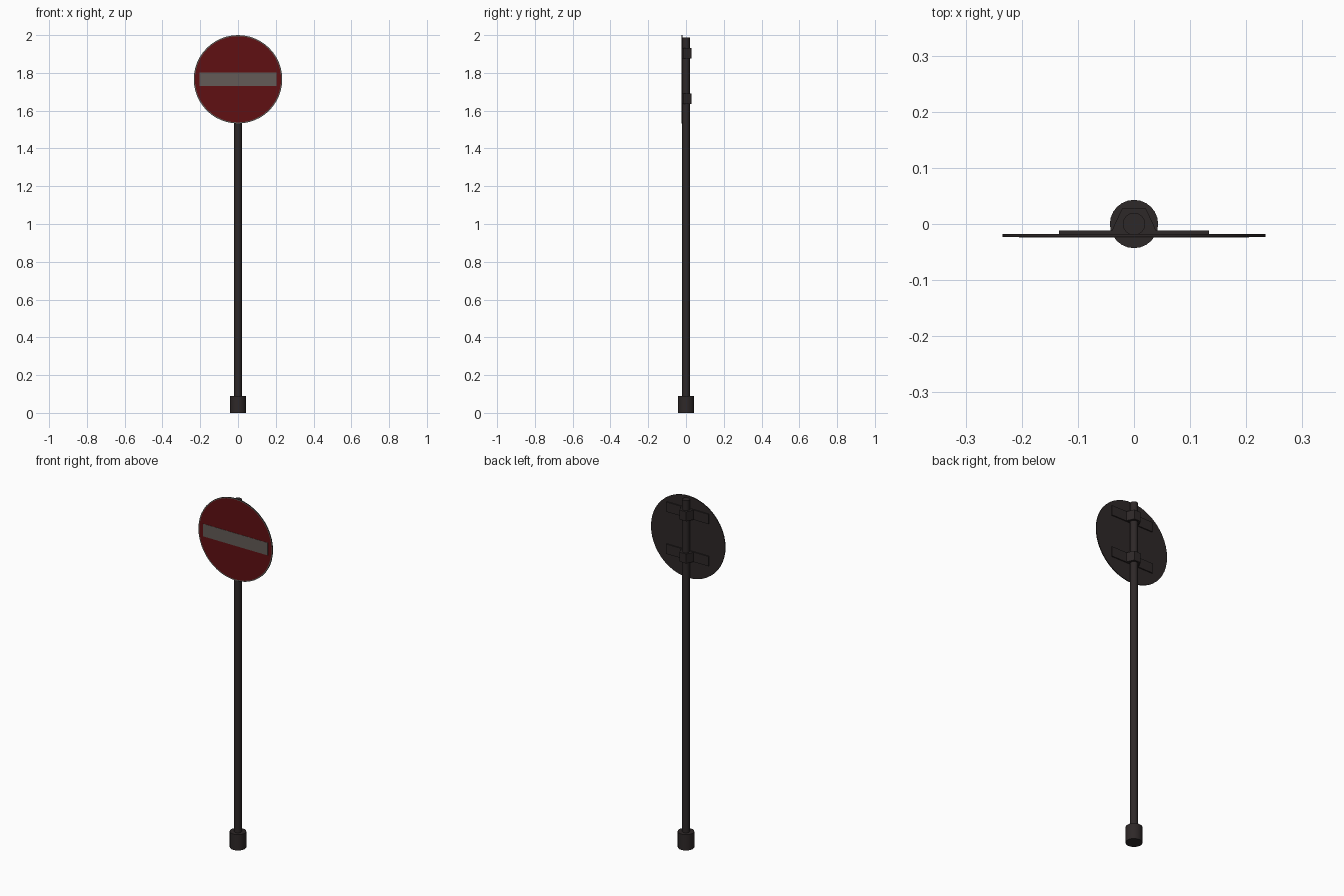
import bpy, bmesh, math
from mathutils import Matrix

if "Cube" in bpy.data.objects:
    bpy.data.objects.remove(bpy.data.objects["Cube"])


def mat(name, c):
    m = bpy.data.materials.new(name)
    m.diffuse_color = (*c, 1)
    m.use_nodes = True
    m.node_tree.nodes["Principled BSDF"].inputs["Base Color"].default_value = m.diffuse_color
    return m


METAL = mat("dark_metal", (0.027, 0.021, 0.021))
RED = mat("sign_red", (0.115, 0.005, 0.006))
PALE = mat("sign_pale_grey", (0.125, 0.105, 0.095))


def prism(name, pts, z0, z1, material):
    """Extrude an xy outline from z0 to z1."""
    bm = bmesh.new()
    face = bm.faces.new([bm.verts.new((x, y, z0)) for x, y in pts])
    ext = bmesh.ops.extrude_face_region(bm, geom=[face])
    top = [v for v in ext["geom"] if isinstance(v, bmesh.types.BMVert)]
    bmesh.ops.translate(bm, verts=top, vec=(0, 0, z1 - z0))
    bmesh.ops.recalc_face_normals(bm, faces=bm.faces)
    return finish(name, bm, material)


def finish(name, bm, *materials):
    me = bpy.data.meshes.new(name)
    bm.to_mesh(me)
    bm.free()
    ob = bpy.data.objects.new(name, me)
    bpy.context.collection.objects.link(ob)
    for m in materials:
        me.materials.append(m)
    return ob


def smooth(ob):
    bpy.ops.object.select_all(action='DESELECT')
    ob.select_set(True)
    bpy.context.view_layer.objects.active = ob
    bpy.ops.object.shade_smooth_by_angle(angle=math.radians(40))


def circle(r, n):
    return [(r * math.cos(2 * math.pi * i / n), r * math.sin(2 * math.pi * i / n)) for i in range(n)]


def rect(x, y0, y1):
    return [(-x, y0), (x, y0), (x, y1), (-x, y1)]


# Pole and ground sleeve
smooth(prism("pole", circle(0.02, 16), 0.02, 1.988, METAL))
smooth(prism("base_sleeve", circle(0.043, 24), 0, 0.09, METAL))

# Round sign plate: inset front face gives a pale rim around the red field
bm = bmesh.new()
bmesh.ops.create_cone(bm, cap_ends=True, segments=48, radius1=0.234, radius2=0.234, depth=0.005,
                      matrix=Matrix.Translation((0, -0.0205, 1.766)) @ Matrix.Rotation(math.pi / 2, 4, 'X'))
bm.normal_update()
front = [f for f in bm.faces if f.normal.y < -0.9]
rim = bmesh.ops.inset_region(bm, faces=front, thickness=0.006)["faces"]
for f in front:
    f.material_index = 1
for f in rim:
    f.material_index = 2
smooth(finish("sign_plate", bm, METAL, RED, PALE))

# Horizontal bar on the sign face
prism("sign_bar", rect(0.205, -0.0242, -0.0228), 1.73, 1.802, PALE)

# Two mounting rails with clamps around the pole
clamp = [(-0.04, -0.014), (0.04, -0.014), (0.036, -0.004), (0.021, 0.028), (-0.021, 0.028), (-0.036, -0.004)]
for label, z in (("upper", 1.904), ("lower", 1.663)):
    prism(label + "_rail", rect(0.134, -0.0185, -0.012), z - 0.028, z + 0.028, METAL)
    prism(label + "_clamp", clamp, z - 0.027, z + 0.027, METAL)
